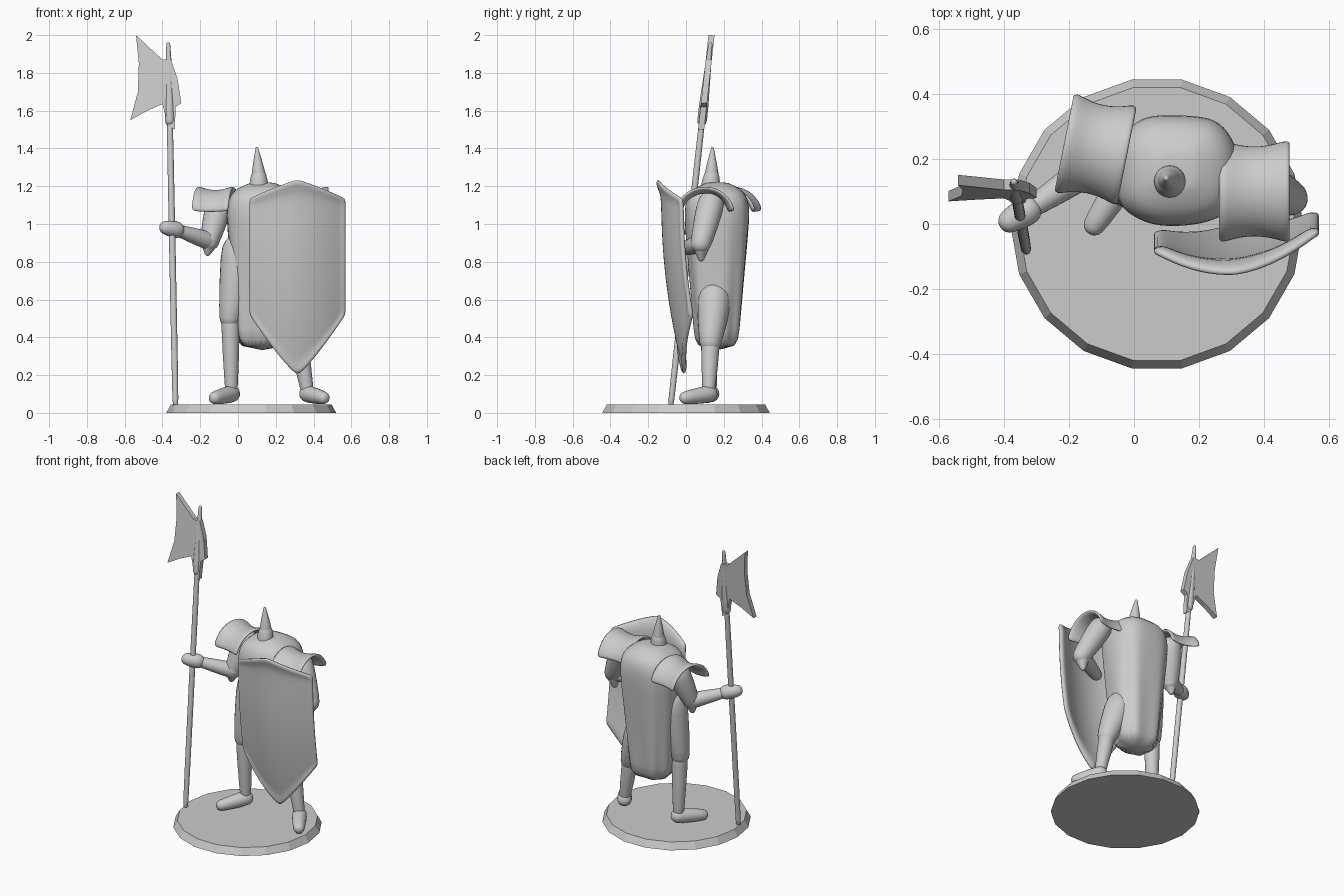
import bpy, bmesh, math
from mathutils import Vector

cube = bpy.data.objects.get("Cube")
if cube:
    bpy.data.objects.remove(cube)

stone = bpy.data.materials.new("grey_stone")
stone.use_nodes = True
grey = (0.6, 0.6, 0.6, 1)
stone.diffuse_color = grey
stone.node_tree.nodes["Principled BSDF"].inputs["Base Color"].default_value = grey


def finish(name, bm, smooth=True, thickness=0):
    """Turn a bmesh into a named object, optionally thickened and rounded."""
    bmesh.ops.recalc_face_normals(bm, faces=bm.faces)
    mesh = bpy.data.meshes.new(name)
    bm.to_mesh(mesh)
    bm.free()
    part = bpy.data.objects.new(name, mesh)
    bpy.context.collection.objects.link(part)
    mesh.materials.append(stone)
    if thickness:
        solid = part.modifiers.new("thickness", "SOLIDIFY")
        solid.thickness, solid.offset = thickness, 0
    if smooth:
        part.modifiers.new("rounding", "SUBSURF").levels = 1
        for polygon in mesh.polygons:
            polygon.use_smooth = True


def skin(bm, rows, closed):
    """Join rows of points with quads; closed rows also get end caps."""
    verts = [[bm.verts.new(point) for point in row] for row in rows]
    count = len(rows[0])
    for lower, upper in zip(verts, verts[1:]):
        for i in range(count if closed else count - 1):
            j = (i + 1) % count
            bm.faces.new((lower[i], lower[j], upper[j], upper[i]))
    if closed:
        bm.faces.new(verts[0])
        bm.faces.new(verts[-1])


def circle(sides):
    for i in range(sides):
        angle = math.tau * i / sides
        yield angle, math.cos(angle), math.sin(angle)


def limb(name, start, end, thick, thin):
    """Tapered rod with rounded ends."""
    start, end = Vector(start), Vector(end)
    along = (end - start).normalized()
    across = along.orthogonal().normalized()
    other = along.cross(across)
    rings = []
    for joint, radius, steps in ((start, thick, (-2, -1, 0)), (end, thin, (0, 1, 2))):
        for step in steps:
            tilt = math.radians(35 * step)
            centre = joint + along * radius * math.sin(tilt)
            size = radius * math.cos(tilt)
            rings.append([centre + (across * c + other * s) * size for _, c, s in circle(12)])
    bm = bmesh.new()
    skin(bm, rings, True)
    finish(name, bm)


# Round plinth
bm = bmesh.new()
rings = [[(0.07 + radius * c, radius * s, z) for _, c, s in circle(18)]
         for radius, z in ((0.45, 0), (0.425, 0.045))]
skin(bm, rings, True)
finish("base", bm, smooth=False)

# Cloaked body: squarish section, rounded shoulders, folds deepening to the hem
rings = []
levels = 12
for level in range(levels + 1):
    rise = math.sin(math.pi / 2 * level / levels)
    closing = max(0.3, math.sqrt(1 - rise ** 16))
    ring = []
    for angle, c, s in circle(36):
        fold = 1 + 0.06 * (1 - rise) * math.sin(7 * angle + rise)
        width = (0.13 + 0.08 * rise) * closing * fold
        depth = (0.11 + 0.08 * rise) * closing * fold
        ring.append((0.13 + width * math.copysign(abs(c) ** 0.75, c),
                     0.165 + depth * math.copysign(abs(s) ** 0.75, s),
                     0.33 + 0.89 * rise))
    rings.append(ring)
bm = bmesh.new()
skin(bm, rings, True)
finish("cloak", bm)

# Helmet crest
limb("helmet_bulb", (0.11, 0.13, 1.2), (0.11, 0.135, 1.25), 0.055, 0.045)
limb("helmet_crest", (0.11, 0.135, 1.25), (0.1, 0.14, 1.4), 0.045, 0.008)


# Shoulder plates: arched sheets that narrow in the middle and flare at the rim
def pauldron(name, origin, outward, reach):
    origin, outward = Vector(origin), Vector(outward).normalized()
    sideways = outward.cross(Vector((0, 0, 1)))
    rows = []
    for step in range(6):
        out = step / 5
        radius = 0.135 + 0.025 * (2 * out - 1) ** 2
        row = []
        for turn in range(-6, 7):
            angle = math.radians(turn * 13)
            arch = sideways * math.sin(angle) + Vector((0, 0, math.cos(angle)))
            row.append(origin + outward * reach * out + arch * radius)
        rows.append(row)
    bm = bmesh.new()
    skin(bm, rows, False)
    finish(name, bm, thickness=0.02)


pauldron("right_pauldron", (-0.02, 0.21, 1.035), (-1, 0.2, 0), 0.2)
pauldron("left_pauldron", (0.26, 0.1, 1.035), (1, 0, 0), 0.22)

# Arms and hands
right_elbow, right_wrist = (-0.15, 0.16, 0.91), (-0.33, 0.04, 0.97)
limb("right_upper_arm", (-0.1, 0.22, 1.1), right_elbow, 0.08, 0.055)
limb("right_elbow_guard", right_elbow, (-0.16, 0.16, 0.85), 0.06, 0.02)
limb("right_forearm", right_elbow, right_wrist, 0.055, 0.032)
limb("right_hand", right_wrist, (-0.38, 0.01, 0.98), 0.05, 0.04)
left_elbow = (0.48, 0.08, 0.9)
limb("left_upper_arm", (0.38, 0.13, 1.1), left_elbow, 0.08, 0.06)
limb("left_elbow_guard", left_elbow, (0.47, 0.08, 0.82), 0.06, 0.02)
limb("left_forearm", left_elbow, (0.3, 0, 0.87), 0.055, 0.04)

# Legs and boots, each from hip to toe
for side, hip, knee, ankle, toe in (
        ("right", (0, 0.14, 0.85), (-0.04, 0.12, 0.51), (-0.035, 0.13, 0.1), (-0.12, 0, 0.08)),
        ("left", (0.24, 0.15, 0.6), (0.32, 0.13, 0.38), (0.37, 0.12, 0.1), (0.45, 0, 0.08))):
    limb(side + "_thigh", hip, knee, 0.1, 0.065)
    limb(side + "_shin", knee, ankle, 0.055, 0.035)
    limb(side + "_boot", ankle, toe, 0.05, 0.038)

# Tall curved shield with a raised rim, a peaked top and a pointed foot
cells = 20
rows = []
for j in range(cells + 1):
    row = []
    for i in range(cells + 1):
        across, up = 2 * i / cells - 1, j / cells
        edge = abs(across) ** 1.2
        top, foot = 1.235 - 0.1 * edge, 0.2 + 0.32 * edge
        z = foot + (top - foot) * up
        y = 0.08 * across ** 2 + 0.03 * across + 0.15 * max(0, 1.1 - z) ** 2 - 0.115
        if i in (0, cells) or j in (0, cells):
            y -= 0.018
        y -= 0.02 * up ** 16 * (1 - edge)
        row.append((0.315 + 0.255 * across, y, z))
    rows.append(row)
bm = bmesh.new()
skin(bm, rows, False)
finish("shield", bm, thickness=0.025)


# Polearm: a leaning shaft with an axe head that follows it
def shaft_point(z):
    return (-0.33 - 0.02 * z, 0.11 * z - 0.085, z)


limb("polearm_shaft", shaft_point(0.05), shaft_point(1.6), 0.018, 0.018)
limb("polearm_socket", shaft_point(1.55), shaft_point(1.95), 0.03, 0.012)
outline = [(-0.54, 2), (-0.4, 1.87), (-0.355, 1.87), (-0.32, 1.77), (-0.3, 1.64),
           (-0.33, 1.62), (-0.335, 1.5), (-0.37, 1.52), (-0.4, 1.635), (-0.48, 1.6),
           (-0.57, 1.55), (-0.53, 1.7), (-0.525, 1.85)]
bm = bmesh.new()
blade = bm.faces.new([bm.verts.new((x, shaft_point(z)[1] - 0.016, z)) for x, z in outline])
back = bmesh.ops.extrude_face_region(bm, geom=[blade])["geom"]
for vert in back:
    if isinstance(vert, bmesh.types.BMVert):
        vert.co.y += 0.032
bmesh.ops.triangulate(bm, faces=[f for f in bm.faces if len(f.verts) > 4])
finish("axe_head", bm, smooth=False)
